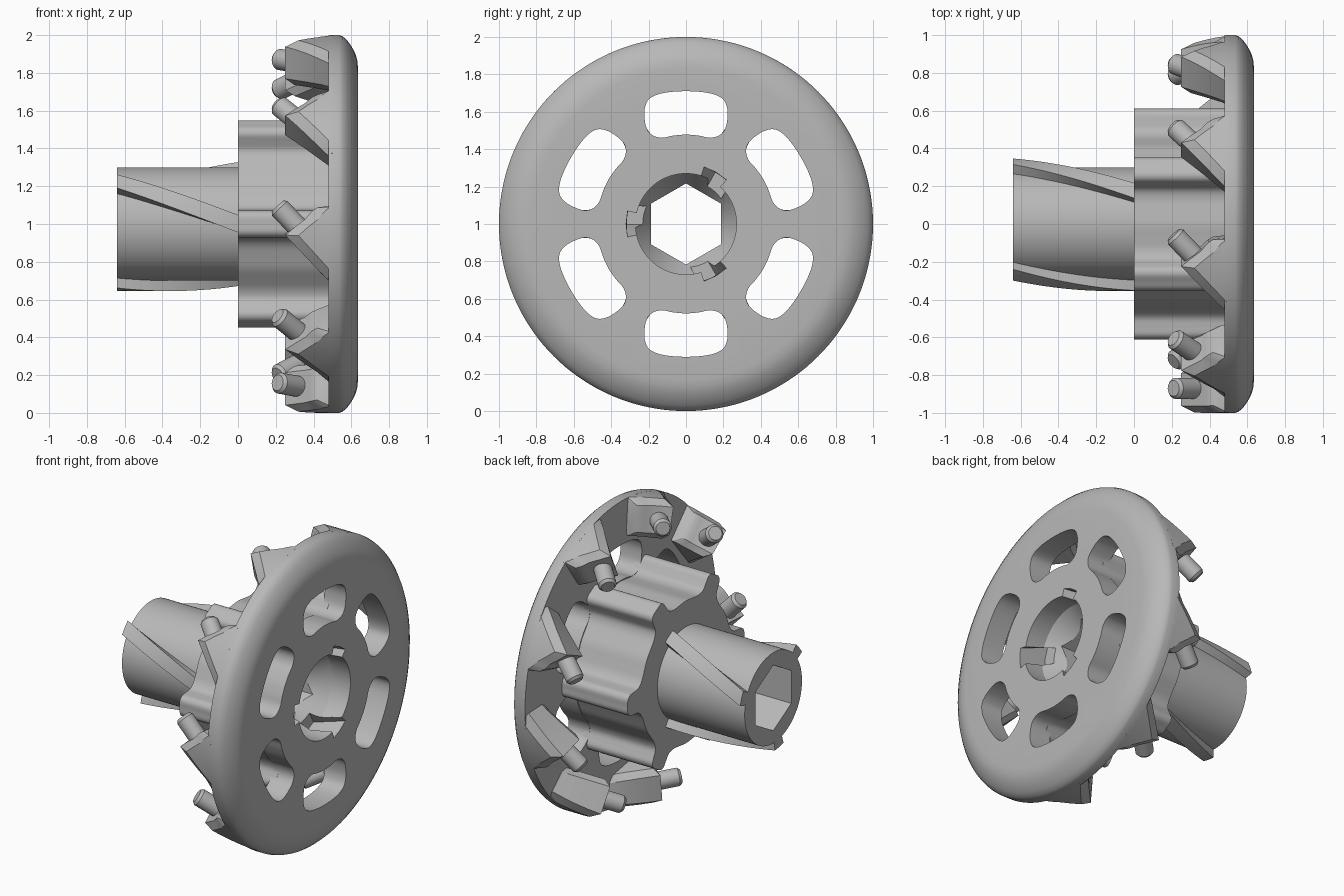
import bpy, bmesh
from math import sin, cos, pi, radians
from mathutils import Vector

cube = bpy.data.objects.get("Cube")
if cube:
    bpy.data.objects.remove(cube, do_unlink=True)

grey = bpy.data.materials.new("plain_grey")
grey.use_nodes = True
grey.diffuse_color = (0.48, 0.48, 0.48, 1)
grey.node_tree.nodes["Principled BSDF"].inputs["Base Color"].default_value = (0.48, 0.48, 0.48, 1)


def polar(x, r, deg):
    """Point around the wheel axis: 0 degrees at the front, 90 at the top."""
    a = radians(deg)
    return Vector((x, -r * cos(a), 1 + r * sin(a)))


def circle(x, r, n=96):
    return [polar(x, r, 360 * i / n) for i in range(n)]


def loft(name, rings):
    """Closed solid through matching rings, capped at both ends."""
    bm = bmesh.new()
    rows = [[bm.verts.new(p) for p in ring] for ring in rings]
    n = len(rows[0])
    for a, b in zip(rows, rows[1:]):
        for i in range(n):
            j = (i + 1) % n
            bm.faces.new((a[i], a[j], b[j], b[i]))
    bm.faces.new(rows[0])
    bm.faces.new(rows[-1])
    bmesh.ops.recalc_face_normals(bm, faces=bm.faces)
    mesh = bpy.data.meshes.new(name)
    bm.to_mesh(mesh)
    bm.free()
    mesh.materials.append(grey)
    obj = bpy.data.objects.new(name, mesh)
    bpy.context.collection.objects.link(obj)
    return obj


def smooth_loop(pts, steps=4):
    """Closed Catmull-Rom curve through 2D points."""
    pts = [Vector(p) for p in pts]
    out = []
    for i in range(len(pts)):
        a, b, c, d = (pts[(i + k) % len(pts)] for k in (-1, 0, 1, 2))
        for s in range(steps):
            t = s / steps
            out.append(0.5 * (2 * b + (c - a) * t + (2 * a - 5 * b + 4 * c - d) * t * t
                              + (3 * b - a - 3 * c + d) * t ** 3))
    return out


def prism(name, outline, x0, x1, turn=0):
    """Extrude a (tangent, radial) outline along the axis, turned about it."""
    a = radians(turn)
    rings = [[Vector((x, u * cos(a) - v * sin(a), 1 + u * sin(a) + v * cos(a)))
              for u, v in outline] for x in (x0, x1)]
    return loft(name, rings)


def combine(target, tool, operation):
    mod = target.modifiers.new("combine", "BOOLEAN")
    mod.operation, mod.solver, mod.object = operation, "EXACT", tool
    bpy.context.view_layer.objects.active = target
    bpy.ops.object.modifier_apply(modifier=mod.name)
    bpy.data.objects.remove(tool, do_unlink=True)


def helix_bar(name, x0, x1, deg0, deg1, half, r0, r1, steps=16):
    """Bar with a four-sided section twisting round the axis."""
    rings = []
    for i in range(steps + 1):
        t = i / steps
        x, d = x0 + (x1 - x0) * t, deg0 + (deg1 - deg0) * t
        rings.append([polar(x, r0, d - half), polar(x, r1, d - half), polar(x, r1, d),
                      polar(x, r1, d + half), polar(x, r0, d + half)])
    return loft(name, rings)


# Face disc with a rounded outer edge
rim = [(0.48, 1), (0.535, 1), (0.555, 0.993), (0.58, 0.97), (0.602, 0.938),
       (0.62, 0.905), (0.631, 0.87), (0.635, 0.83)]
body = loft("wheel_body", [circle(x, r, 144) for x, r in rim])

# Six bean-shaped slots
half = [(0.07, 0.472), (0.13, 0.461), (0.18, 0.475), (0.21, 0.51), (0.222, 0.57),
        (0.22, 0.62), (0.2, 0.665), (0.15, 0.693), (0.08, 0.706)]
slot = smooth_loop([(0, 0.478)] + half + [(0, 0.71)] + [(-u, v) for u, v in reversed(half)])
for k in range(6):
    combine(body, prism("slot_cutter", slot, 0.3, 0.8, 60 * k), "DIFFERENCE")

# Six-lobed hub
side = [(4, 0.61), (6.6, 0.59), (7.7, 0.55), (9.3, 0.505), (14, 0.478), (21, 0.47)]
sector = [(0, 0.61)] + side + [(30, 0.472)] + [(60 - d, r) for d, r in reversed(side)]
hub = smooth_loop([(r * cos(radians(d + 60 * k)), r * sin(radians(d + 60 * k)))
                   for k in range(6) for d, r in sector])
combine(body, prism("hub", hub, 0, 0.52), "UNION")

# Shaft
combine(body, loft("shaft", [circle(-0.64, 0.3), circle(0.1, 0.3)]), "UNION")

# Hexagonal bore, tapered socket and its three key slots
hexagon = [(0.217 * sin(k * pi / 3), 0.217 * cos(k * pi / 3)) for k in range(6)]
combine(body, prism("bore_cutter", hexagon, -0.8, 0.8), "DIFFERENCE")
combine(body, loft("socket_cutter", [circle(0.8, 0.27), circle(0.5, 0.27), circle(0.36, 0.18)]),
        "DIFFERENCE")
for k in range(3):
    combine(body, helix_bar("key_cutter", 0.70, 0.44, 120 * k - 4, 120 * k + 12, 12.5,
                            0.2, 0.32, 4), "DIFFERENCE")

# Three helical fins on the shaft
for k in range(3):
    helix_bar(f"shaft_fin_{k + 1}", -0.64, 0.02, 120 * k + 40, 120 * k - 1, 7.5, 0.28, 0.355)

# Nine ratchet teeth on the rim, each with a tilted pin
crest = [(-18, 0.478), (-14.4, 0.42), (-10.8, 0.365), (-7.1, 0.307), (-3.5, 0.25), (-1, 0.3),
         (1.5, 0.355), (3, 0.375), (4.2, 0.395), (5.2, 0.42), (5.5, 0.46)]
for k in range(9):
    base = 40 * k
    rings = []
    for d, x in crest:
        inner = 0.755 / cos(radians(d))
        section = [(0.5, 1), (min(x + 0.07, 0.495), 1), (x, 0.965),
                   (x, inner + 0.035), (min(x + 0.05, 0.495), inner), (0.5, inner)]
        rings.append([polar(px, r, base + d) for px, r in section])
    loft(f"tooth_{k + 1}", rings)

    seat = polar(0.3, 0.87, base)
    a = radians(base)
    radial = Vector((0, -cos(a), sin(a)))
    tangent = Vector((0, sin(a), cos(a)))
    axis = Vector((-0.69, 0, 0)) + tangent * 0.724
    across = axis.cross(radial)
    loft(f"pin_{k + 1}", [[seat + axis * h + (radial * cos(t) + across * sin(t)) * r
                           for t in (2 * pi * i / 32 for i in range(32))]
                          for h, r in ((-0.09, 0.056), (0.115, 0.056), (0.132, 0.042))])

# Smooth shading with sharp edges kept
bpy.ops.object.select_all(action="DESELECT")
for obj in bpy.context.scene.objects:
    if obj.type == "MESH":
        obj.select_set(True)
bpy.context.view_layer.objects.active = body
bpy.ops.object.shade_smooth_by_angle(angle=radians(30))
